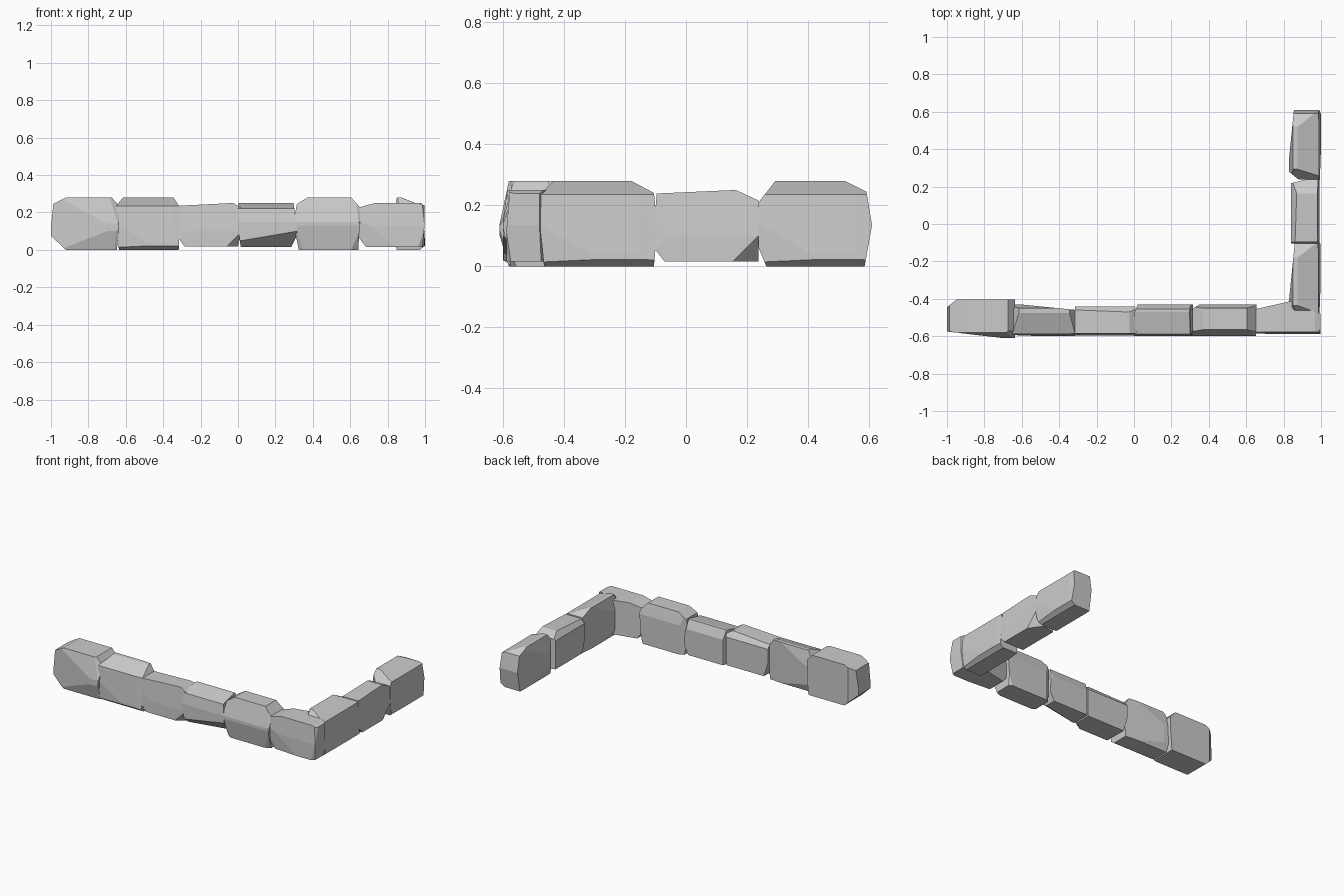
import bpy, bmesh, math
from mathutils import Vector, Matrix


def stone(name, lo, hi, cuts, turn=0.0):
    """Box from lo to hi, chipped by planes. Each cut gives signed distances
    taken off the corner along x, y, z (0 = plane runs parallel to that axis)."""
    lo, hi = Vector(lo), Vector(hi)
    mid, half = (lo + hi) / 2, (hi - lo) / 2
    bm = bmesh.new()
    bmesh.ops.create_cube(bm, size=2)
    bmesh.ops.scale(bm, vec=half, verts=bm.verts)
    for cut in cuts:
        n = Vector([1 / c if c else 0 for c in cut])
        corner = Vector([math.copysign(h, c) if c else 0 for h, c in zip(half, cut)])
        p = corner - n / n.length_squared
        res = bmesh.ops.bisect_plane(bm, geom=bm.verts[:] + bm.edges[:] + bm.faces[:],
                                     dist=1e-5, plane_co=p, plane_no=n, clear_outer=True)
        edges = [g for g in res["geom_cut"] if isinstance(g, bmesh.types.BMEdge)]
        if edges:
            bmesh.ops.contextual_create(bm, geom=edges)
    bmesh.ops.recalc_face_normals(bm, faces=bm.faces)
    me = bpy.data.meshes.new(name)
    bm.to_mesh(me)
    bm.free()
    ob = bpy.data.objects.new(name, me)
    rot = Matrix.Rotation(turn, 4, 'Z')
    ob.matrix_world = rot @ Matrix.Translation(mid)
    bpy.context.collection.objects.link(ob)


# Chips shared by the tall stones that lean back at the top
LEAN = [(0, -0.125, 0.05), (0, -0.015, 0.24), (0, -0.03, -0.022),
        (0, 0.02, 0.10), (0, 0.02, -0.05), (0.30, -0.018, 0.30), (-0.20, -0.012, -0.30)]

# Front run, left to right
stone("front_stone_1", (-1, -0.61, 0), (-0.635, -0.405, 0.28),
      [(-0.08, 0, 0.04), (-0.016, 0, 0.16), (-0.08, 0, -0.075), (0.04, 0, 0.045),
       (0.012, 0, -0.15), (0, -0.03, 0.14), (-0.30, -0.035, 0), (0, -0.03, -0.10),
       (-0.12, -0.06, 0.12), (0.10, -0.06, 0.15), (-0.05, 0.04, 0), (0.10, -0.04, -0.12)])
stone("front_stone_2", (-0.655, -0.6, 0), (-0.305, -0.43, 0.28),
      LEAN + [(-0.04, 0, 0.05), (0.04, 0, 0.06), (0.012, 0, -0.22),
              (-0.018, 0, -0.26), (0.30, 0.03, 0), (-0.04, 0.08, 0.10)])
stone("front_stone_3", (-0.315, -0.597, 0.018), (0.025, -0.44, 0.25),
      [(-0.27, 0, 0.014), (0.05, 0, 0.03), (-0.03, 0, -0.04), (0.085, -0.06, -0.085),
       (0, -0.012, 0.15), (0.025, -0.06, 0.10), (0, 0.03, 0.04), (0.02, 0.08, 0),
       (-0.20, -0.010, 0.20), (-0.03, 0.06, -0.10), (0.025, 0, -0.11)])
stone("front_stone_4", (0, -0.6, 0.015), (0.315, -0.43, 0.25),
      [(0, -0.13, 0.03), (0, -0.015, 0.10), (0.5, -0.10, -0.085), (0, 0.025, 0.06),
       (0.018, 0, 0.13), (0.03, 0, -0.06), (-0.015, 0, -0.10), (-0.02, 0.05, 0),
       (0.06, 0.03, 0.10)])
stone("front_stone_5", (0.3, -0.6, 0), (0.655, -0.43, 0.28),
      [(-0.07, 0, 0.045), (0.05, 0, 0.055), (-0.02, 0, 0.12), (-0.025, 0, -0.12),
       (0.012, 0, -0.20), (0, -0.035, 0.13), (0, -0.025, -0.13), (-0.09, -0.05, 0.14),
       (0.08, -0.05, 0.15), (-0.10, -0.05, -0.14), (0.10, -0.05, -0.12),
       (0, 0.02, 0.08), (-0.05, 0.03, 0), (0.03, 0.02, -0.1)])
stone("corner_stone", (0.65, -0.587, 0.015), (0.998, -0.41, 0.25),
      [(-0.08, 0, 0.022), (0.03, 0, 0.012), (-0.035, 0, -0.045), (-0.20, 0.045, 0),
       (0.15, 0.07, 0), (0, -0.01, 0.12), (0.012, 0, -0.12), (0.035, -0.02, -0.10),
       (-0.20, -0.015, -0.16), (0.03, 0.08, -0.12), (0.02, -0.03, 0.12)])

# Side run, front to back: laid along x with the outer face at -y, then turned
stone("side_stone_1", (-0.485, -0.998, 0), (-0.095, -0.83, 0.28),
      LEAN + [(-0.05, 0, 0.055), (0.085, 0, 0.045), (0.014, 0, 0.14), (-0.02, 0, -0.20),
              (0.01, 0, -0.12), (0.30, 0.03, 0), (-0.08, 0.06, 0.12)], math.pi / 2)
stone("side_stone_2", (-0.105, -0.993, 0.015), (0.238, -0.84, 0.25),
      [(-0.27, 0, 0.012), (0.075, 0, 0.035), (-0.035, 0, -0.045), (0.085, -0.06, -0.085),
       (0, -0.012, 0.15), (-0.01, 0, 0.12), (0, 0.03, 0.04), (0.02, 0.08, 0),
       (-0.20, -0.010, 0.20), (-0.03, 0.06, -0.10)], math.pi / 2)
stone("side_stone_3", (0.238, -1, 0), (0.61, -0.83, 0.28),
      LEAN + [(-0.055, 0, 0.07), (0.09, 0, 0.045), (0.025, 0, 0.15), (0.025, 0, -0.14),
              (-0.025, 0, -0.06), (0.25, 0.025, 0), (-0.04, 0.05, 0), (0.04, 0.03, -0.15)],
      math.pi / 2)
